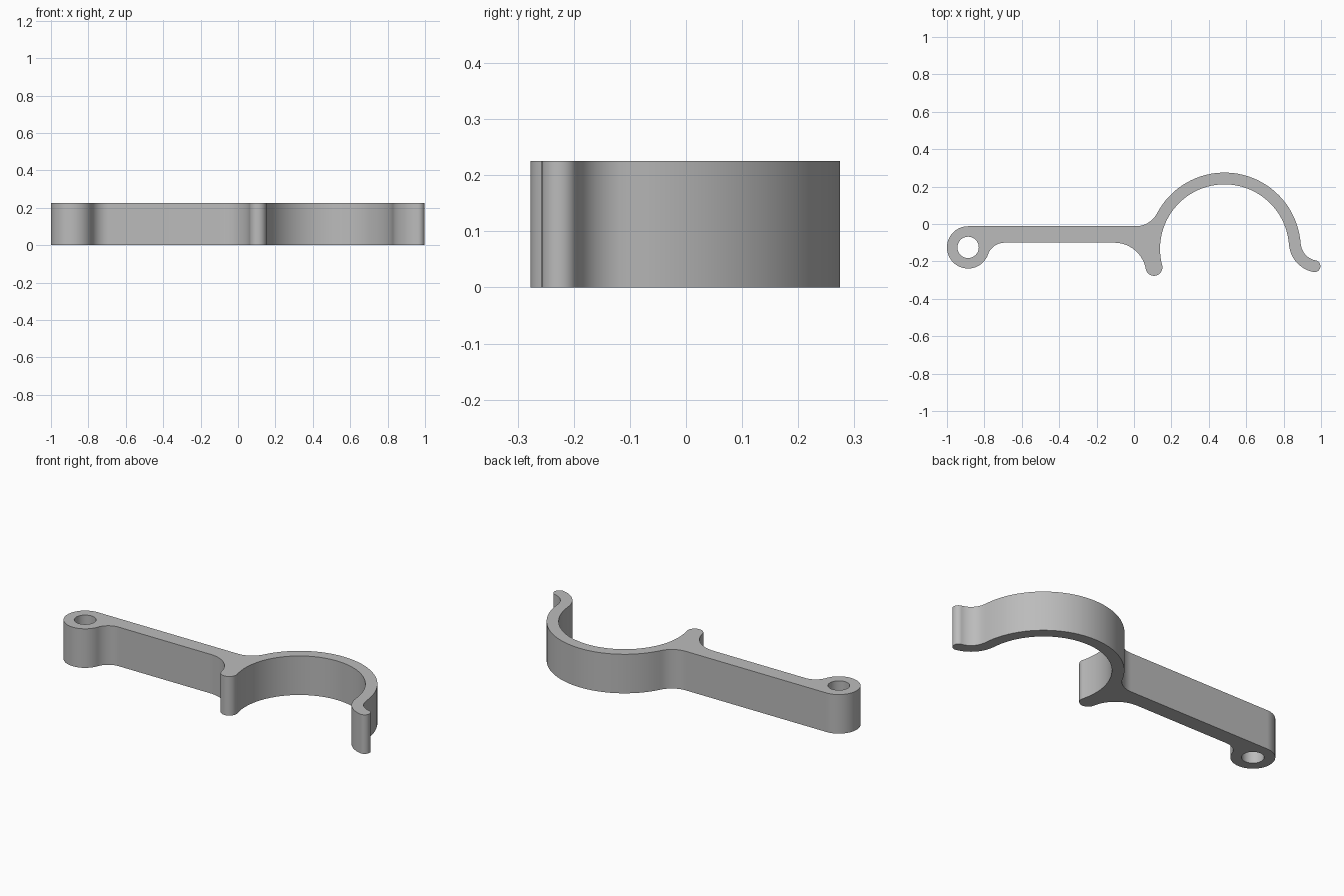
import bpy, bmesh
from math import atan2, cos, sin, radians, degrees, hypot

cube = bpy.data.objects.get("Cube")
if cube:
    bpy.data.objects.remove(cube, do_unlink=True)

HEIGHT = 0.225
BAR_TOP, BAR_BOTTOM = -0.012, -0.1
RING_IN, RING_OUT = 0.345, 0.408
EYE_R, HOLE_R, LOBE_R, HOOK_R = 0.113, 0.057, 0.045, 0.13


def aim(a, b):
    """Direction in degrees from point a to point b."""
    return degrees(atan2(b[1] - a[1], b[0] - a[0]))


def arc(c, r, start, end):
    """Points along an arc; the sign of end - start sets the turn."""
    n = max(4, int(abs(end - start) / 4))
    angles = [radians(start + (end - start) * i / n) for i in range(n + 1)]
    return [(c[0] + r * cos(t), c[1] + r * sin(t)) for t in angles]


def fillet(x, y, side, c, r):
    """Centre and radius of an arc touching the line at (x, y) and circle c, r."""
    dx, dy = x - c[0], y - c[1]
    f = (dx * dx + dy * dy - r * r) / (2 * (r - side * dy))
    return (x, y + side * f), f


# Arc centres of the profile
eye = (-0.887, BAR_TOP - EYE_R)
ring = (0.484, -0.133)
lobe = (0.107, -0.232)
hook = (0.99, -0.098)
root, root_r = fillet(0.01, BAR_TOP, 1, ring, RING_OUT)
heel, heel_r = fillet(-0.105, BAR_BOTTOM, -1, lobe, LOBE_R)
neck, neck_r = fillet(-0.692, BAR_BOTTOM, -1, eye, EYE_R)
half = (RING_OUT - RING_IN) / 2
hook_in = aim(hook, ring) % 360
hook_end = 259
tip = arc(hook, HOOK_R, hook_in, hook_end)[-1]

# Outline, clockwise from the eye
outline = (
    arc(eye, EYE_R, aim(eye, neck), -270)
    + arc(root, root_r, -90, aim(root, ring))
    + arc(ring, RING_OUT, aim(ring, root), aim(ring, hook))
    + arc(hook, HOOK_R - half, hook_in, hook_end)
    + arc(tip, half, hook_end - 180, hook_end - 360)
    + arc(hook, HOOK_R + half, hook_end, hook_in)
    + arc(ring, RING_IN, aim(ring, hook), aim(ring, lobe) % 360)
    + arc(lobe, LOBE_R, aim(lobe, ring), aim(lobe, heel) % 360 - 360)
    + arc(heel, heel_r, aim(heel, lobe), 90)
    + arc(neck, neck_r, 90, aim(neck, eye))
)
# Drop coincident points where arcs meet
outline = [p for i, p in enumerate(outline)
           if hypot(p[0] - outline[i - 1][0], p[1] - outline[i - 1][1]) > 0.001]
hole = arc(eye, HOLE_R, 0, 360)[:-1]

# Filled, extruded profile
curve = bpy.data.curves.new("clip_profile", "CURVE")
curve.dimensions = "2D"
curve.fill_mode = "BOTH"
curve.extrude = HEIGHT / 2
for points in (outline, hole):
    spline = curve.splines.new("POLY")
    spline.points.add(len(points) - 1)
    for p, (x, y) in zip(spline.points, points):
        p.co = (x, y, 0, 1)
    spline.use_cyclic_u = True
profile = bpy.data.objects.new("clip_profile", curve)
bpy.context.scene.collection.objects.link(profile)
bpy.context.view_layer.update()
evaluated = profile.evaluated_get(bpy.context.evaluated_depsgraph_get())
mesh = bpy.data.meshes.new_from_object(evaluated)
bpy.data.objects.remove(profile, do_unlink=True)

# Weld the caps to the walls and stand the clip on the ground
bm = bmesh.new()
bm.from_mesh(mesh)
bmesh.ops.remove_doubles(bm, verts=bm.verts, dist=0.0001)
bmesh.ops.recalc_face_normals(bm, faces=bm.faces)
bmesh.ops.translate(bm, verts=bm.verts, vec=(0, 0, HEIGHT / 2))
bm.to_mesh(mesh)
bm.free()

clip = bpy.data.objects.new("clip_arm", mesh)
bpy.context.scene.collection.objects.link(clip)

# Plain grey
grey = bpy.data.materials.new("plain grey")
grey.use_nodes = True
colour = (0.5, 0.5, 0.5, 1)
grey.diffuse_color = colour
grey.node_tree.nodes["Principled BSDF"].inputs["Base Color"].default_value = colour
mesh.materials.clear()
mesh.materials.append(grey)

bpy.ops.object.select_all(action="DESELECT")
clip.select_set(True)
bpy.context.view_layer.objects.active = clip
bpy.ops.object.shade_smooth_by_angle()
